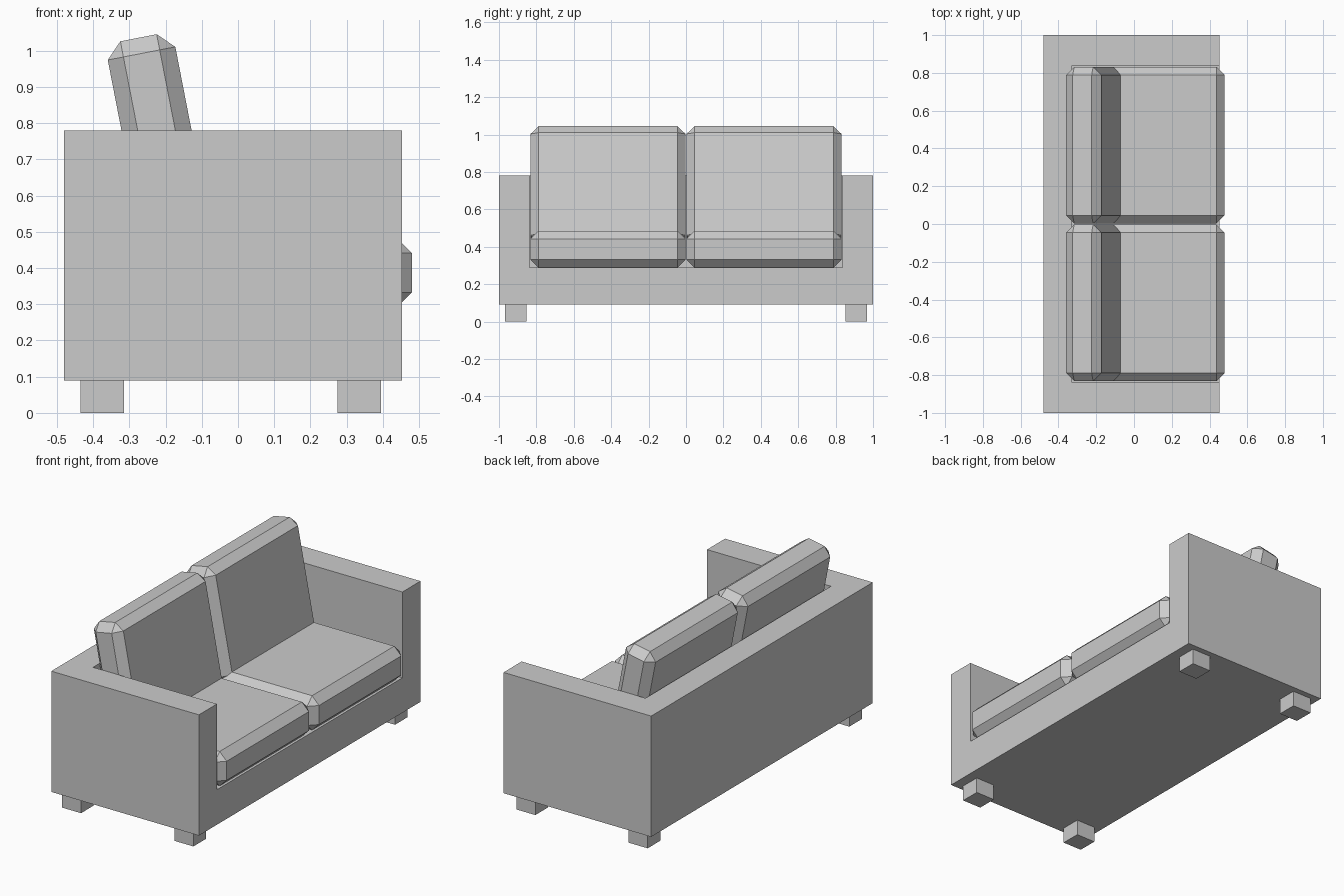
import bpy, bmesh
from math import radians
from mathutils import Matrix

if "Cube" in bpy.data.objects:
    bpy.data.objects.remove(bpy.data.objects["Cube"])


def box(name, lo, hi, bevel=0.0, tilt=0.0):
    """Box between two corners, optional chamfer, then tilt about the world y axis."""
    bm = bmesh.new()
    size = [b - a for a, b in zip(lo, hi)]
    mid = [(a + b) / 2 for a, b in zip(lo, hi)]
    bmesh.ops.create_cube(bm, size=1, matrix=Matrix.Translation(mid) @ Matrix.Diagonal((*size, 1)))
    if bevel:
        bmesh.ops.bevel(bm, geom=bm.edges[:], offset=bevel, segments=1,
                        profile=0.5, affect='EDGES')
    bm.transform(Matrix.Rotation(radians(tilt), 4, 'Y'))
    mesh = bpy.data.meshes.new(name)
    bm.to_mesh(mesh)
    bm.free()
    ob = bpy.data.objects.new(name, mesh)
    bpy.context.collection.objects.link(ob)
    return ob


# Frame: one block with the seat well cut out of it
frame = box("frame", (-0.48, -1, 0.09), (0.453, 1, 0.78))
cutter = box("well_cutter", (-0.33, -0.837, 0.29), (0.7, 0.837, 1.0))
cutter.hide_render = True
cut = frame.modifiers.new("well", 'BOOLEAN')
cut.operation = 'DIFFERENCE'
cut.solver = 'EXACT'
cut.object = cutter
bpy.context.view_layer.objects.active = frame
bpy.ops.object.modifier_apply(modifier=cut.name)
bpy.data.objects.remove(cutter)

# Cushions: a chamfered seat and a leaning back on each side
for side, y0, y1 in (("right", -0.832, -0.002), ("left", 0.002, 0.832)):
    box(f"{side}_seat_cushion", (-0.325, y0, 0.288), (0.48, y1, 0.485), bevel=0.044)
    box(f"{side}_back_cushion", (-0.167, y0, 0.43), (0.023, y1, 1.069), bevel=0.044, tilt=-11)

# Feet: four short blocks
for row, x in (("back", -0.375), ("front", 0.335)):
    for side, y in (("right", -0.91), ("left", 0.91)):
        box(f"{row}_{side}_foot", (x - 0.06, y - 0.057, 0), (x + 0.06, y + 0.057, 0.09))
